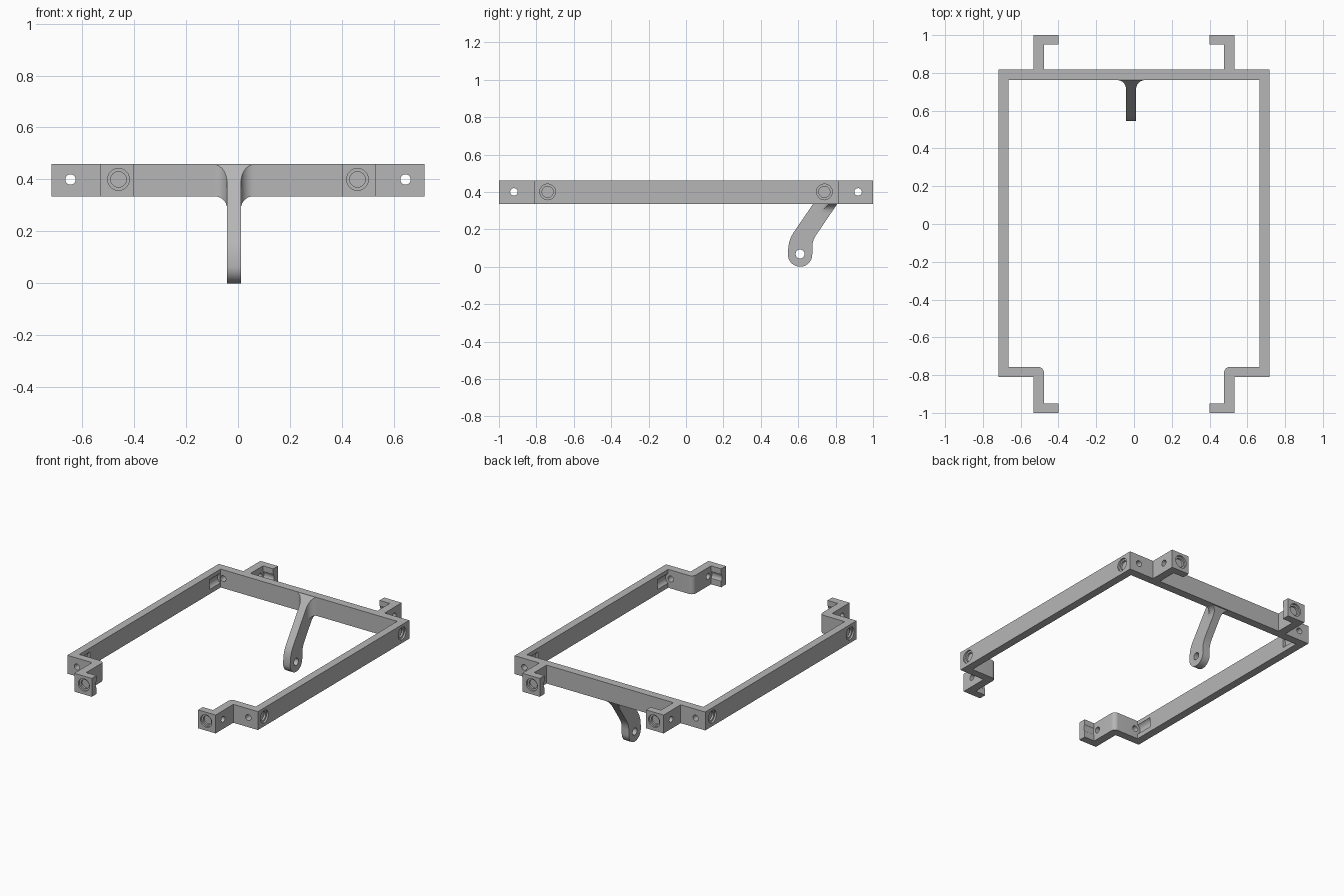
import bpy, bmesh
from math import sin, cos, pi, radians

if "Cube" in bpy.data.objects:
    bpy.data.objects.remove(bpy.data.objects["Cube"])

grey = bpy.data.materials.new("plain_grey")
grey.use_nodes = True
grey.diffuse_color = (0.47, 0.47, 0.47, 1)
grey.node_tree.nodes["Principled BSDF"].inputs["Base Color"].default_value = grey.diffuse_color

Z0, Z1, ZH = 0.335, 0.46, 0.4      # frame bottom, top and screw height


def arc(cu, cv, r, a0, a1, n):
    """Points on an arc, angles in degrees."""
    steps = [radians(a0 + (a1 - a0) * i / n) for i in range(n + 1)]
    return [(cu + r * cos(a), cv + r * sin(a)) for a in steps]


def place(axis, u, v, w):
    return {"x": (w, u, v), "y": (u, w, v), "z": (u, v, w)}[axis]


def prisms(name, items):
    """One object from (outline, axis, low, high) extrusions."""
    bm = bmesh.new()
    for pts, axis, lo, hi in items:
        face = bm.faces.new([bm.verts.new(place(axis, u, v, lo)) for u, v in pts])
        moved = bmesh.ops.extrude_face_region(bm, geom=[face], use_keep_orig=True)["geom"]
        shift = place(axis, 0, 0, hi - lo)
        bmesh.ops.translate(bm, vec=shift, verts=[e for e in moved if isinstance(e, bmesh.types.BMVert)])
    bmesh.ops.recalc_face_normals(bm, faces=bm.faces)
    mesh = bpy.data.meshes.new(name)
    bm.to_mesh(mesh)
    bm.free()
    mesh.materials.append(grey)
    ob = bpy.data.objects.new(name, mesh)
    bpy.context.collection.objects.link(ob)
    return ob


def rod(u, v, r, axis, lo, hi):
    return (arc(u, v, r, 0, 360, 32)[:-1], axis, min(lo, hi), max(lo, hi))


def activate(ob):
    bpy.ops.object.select_all(action="DESELECT")
    ob.select_set(True)
    bpy.context.view_layer.objects.active = ob


def boolean(ob, tool, operation="DIFFERENCE"):
    mod = ob.modifiers.new("cut", "BOOLEAN")
    mod.operation, mod.solver, mod.object = operation, "EXACT", tool
    activate(ob)
    bpy.ops.object.modifier_apply(modifier=mod.name)
    bpy.data.objects.remove(tool)


# Frame: open rectangle with hooked tabs, outlined on one side and mirrored
side = [(0.664, 0.762), (0.664, -0.757)]
side += arc(0.507, -0.787, 0.03, 90, 180, 8)
side += [(0.477, -0.95), (0.40, -0.95), (0.40, -1), (0.532, -1), (0.532, -0.81),
         (0.717, -0.81), (0.717, 0.817), (0.532, 0.817), (0.532, 1), (0.40, 1),
         (0.40, 0.95), (0.477, 0.95), (0.477, 0.817)]
frame = prisms("frame", [(side + [(-x, y) for x, y in reversed(side)], "z", Z0, Z1)])

# Screw holes, head grooves and stepped recesses, the same at all four corners
holes, grooves, recesses, pockets = [], [], [], []
for sx in (-1, 1):
    for sy in (-1, 1):
        x, y = 0.645 * sx, 0.92 * sy
        holes.append(rod(x, ZH, 0.02, "y", 0.74 * sy, 0.84 * sy))
        holes.append(rod(y, ZH, 0.02, "x", 0.45 * sx, 0.55 * sx))
        grooves.append(rod(x, ZH, 0.038, "y", 0.64 * sy, 0.756 * sy))
        grooves.append(rod(y, ZH, 0.038, "x", 0.38 * sx, 0.476 * sx))
        for group, r, depth in ((recesses, 0.042, 0.012), (pockets, 0.03, 0.025)):
            group.append(rod(0.74 * sy, ZH, r, "x", (0.717 - depth) * sx, 0.75 * sx))
            group.append(rod(0.46 * sx, ZH, r, "y", (1 - depth) * sy, 1.03 * sy))
for group in (holes, grooves, recesses, pockets):
    boolean(frame, prisms("cutter", group))

# Arm: bent lever with a rounded eye, hanging from the back bar
EY, EZ, ER = 0.61, 0.065, 0.065
profile = arc(EY, EZ, ER, 180, 360, 20)
profile += [(0.675, 0.11), (0.678, 0.13), (0.685, 0.15), (0.695, 0.168)]
profile += [(0.808, 0.335), (0.808, 0.40), (0.79, 0.459), (0.764, 0.459)]
profile += [(0.575, 0.183), (0.561, 0.158), (0.552, 0.132), (0.547, 0.105)]
arm = prisms("lever_arm", [(profile, "x", -0.2, 0.2)])


def flare(base, low, high):
    """Outline of the arm width, widening in a fillet up to the base line."""
    cx, h, r = -0.0155, 0.0265, 0.048
    half = [(h, low)] + arc(h + r, base - r, r, 180, 90, 10) + [(h + r, high)]
    return [(cx + u, v) for u, v in half] + [(cx - u, v) for u, v in reversed(half)]


# Fillets against the front and the underside of the bar
boolean(arm, prisms("cutter", [(flare(0.762, 0.4, 0.9), "z", -0.1, 0.6)]), "INTERSECT")
boolean(arm, prisms("cutter", [(flare(Z0, -0.1, 0.6), "y", 0.4, 0.9)]), "INTERSECT")
boolean(arm, prisms("cutter", [rod(EY, 0.068, 0.024, "x", -0.2, 0.2)]))

for ob in (frame, arm):
    activate(ob)
    bpy.ops.object.shade_smooth_by_angle(angle=radians(30))
